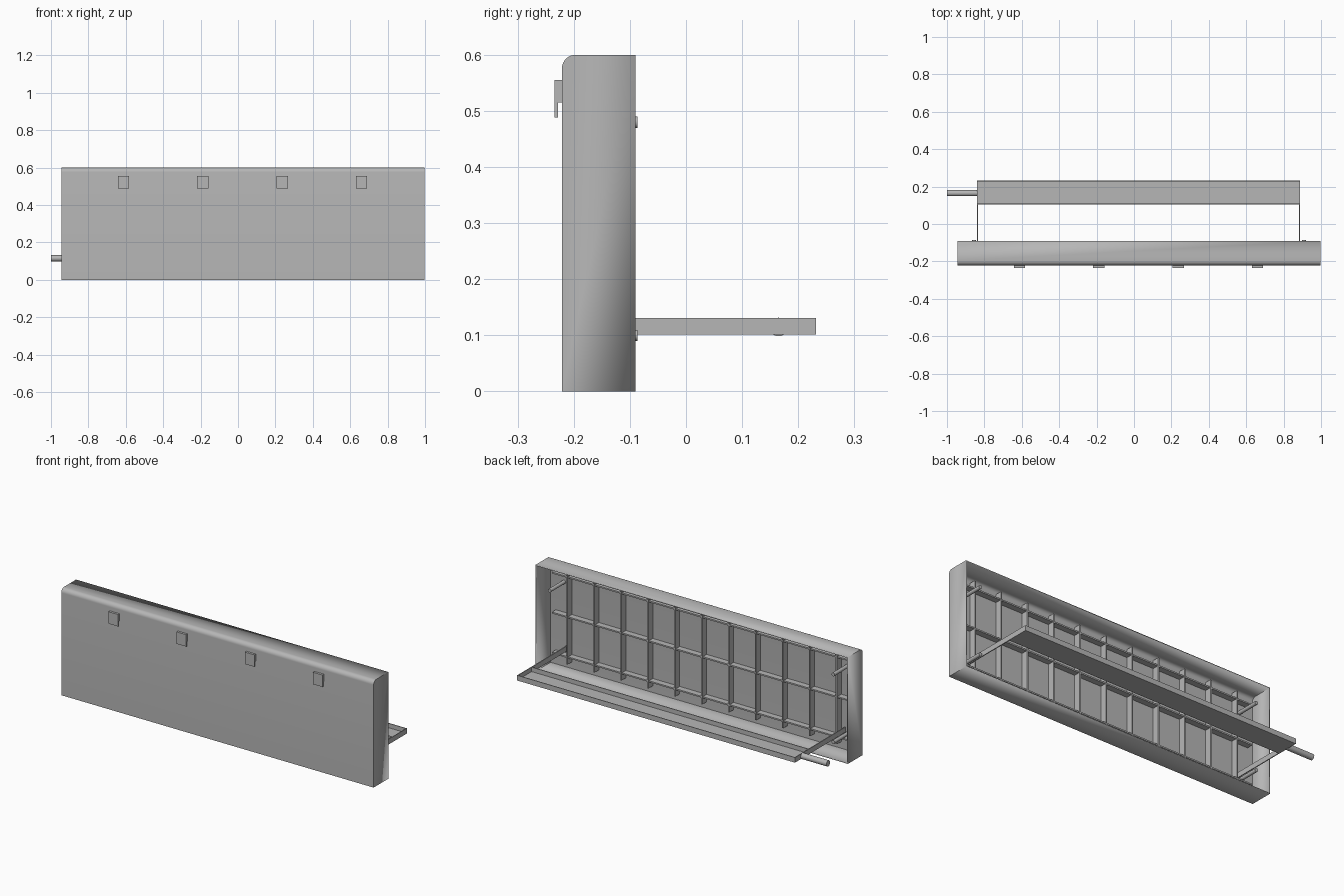
import bpy, bmesh, math
from mathutils import Matrix, Vector

cube = bpy.data.objects.get("Cube")
if cube:
    bpy.data.objects.remove(cube, do_unlink=True)

grey = bpy.data.materials.new("plain_grey")
grey.use_nodes = True
COLOUR = (0.47, 0.47, 0.47, 1)
grey.diffuse_color = COLOUR
grey.node_tree.nodes["Principled BSDF"].inputs["Base Color"].default_value = COLOUR

MID = 0.027          # centre of the panel along x
HALF = 0.971         # half its length
FACE = -0.216        # inner side of the front sheet
BACK = -0.09         # open rear edge


def finish(name, bm, smooth=False):
    bmesh.ops.recalc_face_normals(bm, faces=bm.faces)
    mesh = bpy.data.meshes.new(name)
    bm.to_mesh(mesh)
    bm.free()
    mesh.materials.append(grey)
    obj = bpy.data.objects.new(name, mesh)
    bpy.context.collection.objects.link(obj)
    if smooth:
        bpy.ops.object.select_all(action='DESELECT')
        obj.select_set(True)
        bpy.context.view_layer.objects.active = obj
        bpy.ops.object.shade_smooth_by_angle(angle=math.radians(35))
    return obj


def box(name, x, y, z):
    """Box from (min, max) pairs."""
    bm = bmesh.new()
    size = [b - a for a, b in (x, y, z)]
    centre = Vector([(a + b) / 2 for a, b in (x, y, z)])
    bmesh.ops.create_cube(bm, size=1, matrix=Matrix.Translation(centre) @ Matrix.Diagonal((*size, 1)))
    return finish(name, bm)


def prism(bm, points, x0, x1):
    """Extrude a (y, z) outline along x."""
    face = bm.faces.new([bm.verts.new((x0, y, z)) for y, z in points])
    new = bmesh.ops.extrude_face_region(bm, geom=[face])["geom"]
    moved = [v for v in new if isinstance(v, bmesh.types.BMVert)]
    bmesh.ops.translate(bm, verts=moved, vec=(x1 - x0, 0, 0))
    bmesh.ops.recalc_face_normals(bm, faces=bm.faces)


def rod(name, centre, radius, length, axis):
    bm = bmesh.new()
    turn = Matrix.Rotation(math.pi / 2, 4, axis)
    bmesh.ops.create_cone(bm, cap_ends=True, segments=24, radius1=radius, radius2=radius,
                          depth=length, matrix=Matrix.Translation(centre) @ turn)
    return finish(name, bm, True)


def shell(name, bm, is_open, thickness, smooth=False):
    """Remove the open side and thicken the rest inwards."""
    gone = [f for f in bm.faces if is_open(f.normal)]
    bmesh.ops.delete(bm, geom=gone, context='FACES')
    mesh_obj = finish(name, bm, smooth)
    mod = mesh_obj.modifiers.new("sheet", 'SOLIDIFY')
    mod.thickness = thickness
    mod.offset = -1
    mod.use_even_offset = True
    return mesh_obj


# Hollow panel, rounded along its top front edge and open at the back
front, top, r = -0.221, 0.6, 0.024
outline = [(BACK, 0), (front, 0)]
for i in range(9):
    a = math.pi / 2 * i / 8
    outline.append((front + r - r * math.cos(a), top - r + r * math.sin(a)))
outline.append((BACK, top))
bm = bmesh.new()
prism(bm, outline, MID - HALF, MID + HALF)
shell("panel_shell", bm, lambda n: n.y > 0.9, 0.005, True)

# Hook clips on the front
for i in range(4):
    x = -0.612 + 0.424 * i
    bm = bmesh.new()
    prism(bm, [(front, 0.555), (-0.234, 0.555), (-0.234, 0.488), (-0.228, 0.488),
               (-0.228, 0.515), (front, 0.515)], x - 0.03, x + 0.03)
    finish(f"front_clip_{i + 1}", bm)

# Stiffening grid inside
for i in range(11):
    x = MID + 0.1675 * (i - 5)
    box(f"upright_rib_{i + 1}", (x - 0.004, x + 0.004), (FACE, -0.178), (0.042, 0.572))
for i, z in enumerate((0.08, 0.305, 0.53)):
    box(f"cross_rib_{i + 1}", (MID - 0.934, MID + 0.934), (FACE, -0.182), (z - 0.004, z + 0.004))

# Corner pegs
for side, sx in (("right", -1), ("left", 1)):
    for level, z in (("lower", 0.1), ("upper", 0.48)):
        rod(f"{level}_{side}_peg", (MID + sx * 0.882, -0.151, z), 0.01, 0.13, 'X')

# Rear tray, open on top, held by two flat arms
tray = (-0.84, 0.888)
bm = bmesh.new()
prism(bm, [(0.105, 0.102), (0.232, 0.102), (0.232, 0.131), (0.105, 0.131)], *tray)
shell("rear_tray", bm, lambda n: n.z > 0.9, 0.004)
for side, x in (("right", tray[0]), ("left", tray[1] - 0.005)):
    box(f"{side}_tray_arm", (x, x + 0.005), (FACE, 0.106), (0.102, 0.131))

# Outlet pipe at the tray end
rod("outlet_pipe", (-0.918, 0.165, 0.115), 0.0165, 0.164, 'Y')
